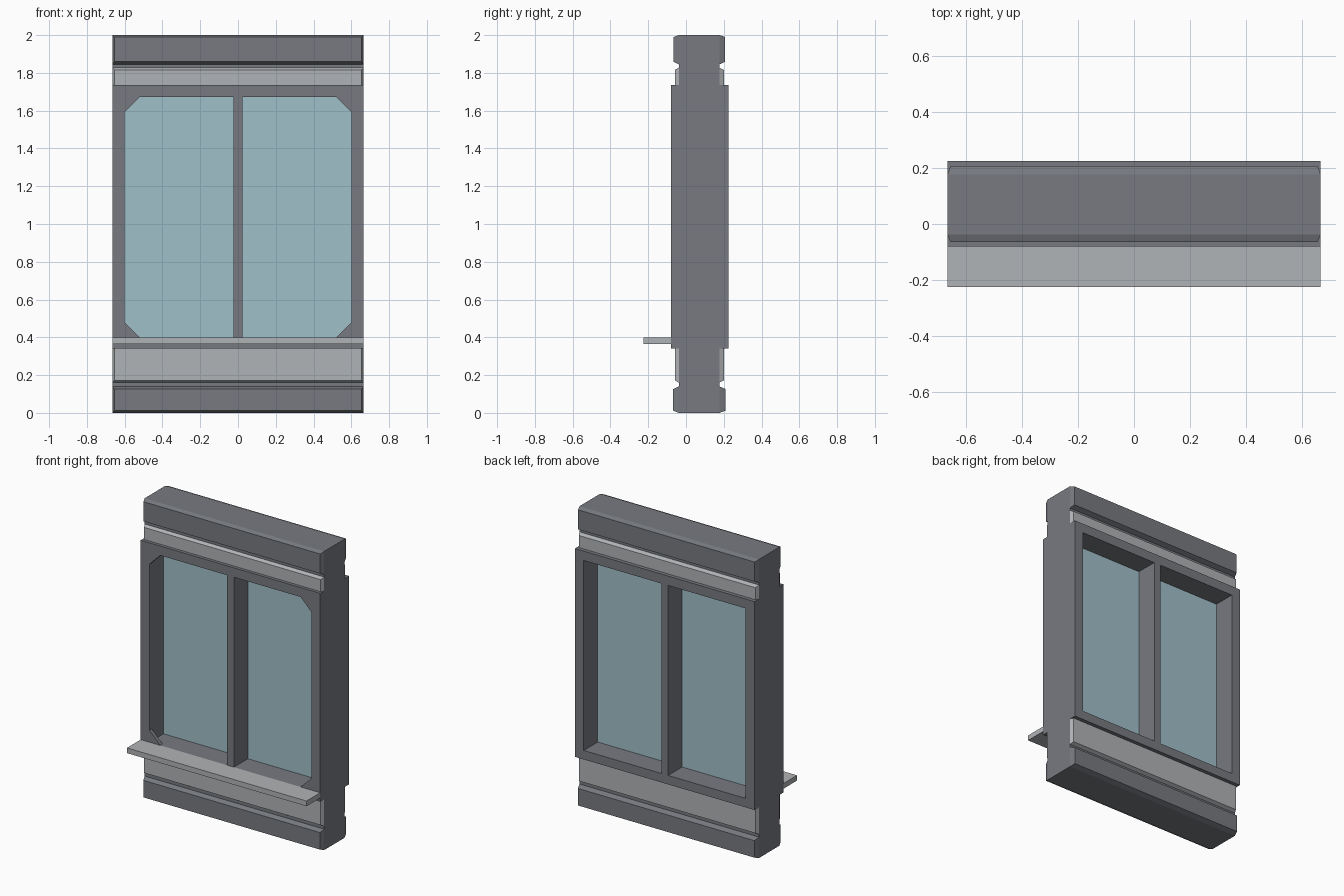
import bpy, bmesh

if "Cube" in bpy.data.objects:
    bpy.data.objects.remove(bpy.data.objects["Cube"])

W = 0.665                      # half width of the panel
FRONT, BACK = -0.08, 0.225     # window frame depth
CORE_F, CORE_B = -0.038, 0.177 # wall core depth


def srgb(r, g, b):
    lin = [c / 255 / 12.92 if c / 255 < 0.04045 else ((c / 255 + 0.055) / 1.055) ** 2.4 for c in (r, g, b)]
    return (*lin, 1.0)


def material(name, rgb):
    m = bpy.data.materials.new(name)
    m.diffuse_color = srgb(*rgb)
    m.use_nodes = True
    m.node_tree.nodes["Principled BSDF"].inputs["Base Color"].default_value = m.diffuse_color
    return m


DARK = material("dark grey", (119, 122, 128))
LIGHT = material("light grey", (176, 179, 182))
GLASS = material("pale blue glass", (160, 192, 202))


def solid(name, bottom, top, mat):
    """Solid between two matching rings of points."""
    bm = bmesh.new()
    a = [bm.verts.new(p) for p in bottom]
    b = [bm.verts.new(p) for p in top]
    n = len(a)
    bm.faces.new(a)
    bm.faces.new(b)
    for i in range(n):
        j = (i + 1) % n
        bm.faces.new((a[i], a[j], b[j], b[i]))
    bmesh.ops.recalc_face_normals(bm, faces=bm.faces)
    me = bpy.data.meshes.new(name)
    bm.to_mesh(me)
    bm.free()
    me.materials.append(mat)
    ob = bpy.data.objects.new(name, me)
    bpy.context.collection.objects.link(ob)
    return ob


def ring(x0, x1, z0, z1, y):
    return [(x0, y, z0), (x1, y, z0), (x1, y, z1), (x0, y, z1)]


def box(name, x0, x1, y0, y1, z0, z1, mat):
    return solid(name, ring(x0, x1, z0, z1, y0), ring(x0, x1, z0, z1, y1), mat)


def raised_band(name, z0, z1, y_front, y_back, cut_low, cut_high, mat):
    """Bevelled band standing proud of the core on the front and back."""
    for side, base, face in (("front", CORE_F, y_front), ("back", CORE_B, y_back)):
        solid(f"{name}_{side}", ring(-W, W, z0, z1, base),
              ring(-W + 0.011, W - 0.011, z0 + cut_low, z1 - cut_high, face), mat)


# wall core above and below the window
box("lower_wall_core", -W, W, CORE_F, CORE_B, 0, 0.34, DARK)
box("upper_wall_core", -W, W, CORE_F, CORE_B, 1.735, 2, DARK)

# base and cornice mouldings, and the light trim bands
raised_band("base_moulding", 0, 0.14, -0.068, 0.21, 0.012, 0.014, DARK)
raised_band("cornice_moulding", 1.845, 2, -0.065, 0.207, 0.014, 0.01, DARK)
raised_band("lower_trim", 0.16, 0.34, -0.059, 0.2, 0.012, 0, LIGHT)
raised_band("upper_trim", 1.735, 1.828, -0.059, 0.2, 0, 0.012, LIGHT)

# window frame
box("bottom_rail", -W, W, FRONT, BACK, 0.34, 0.40, DARK)
box("top_rail", -W, W, FRONT, BACK, 1.672, 1.735, DARK)
box("mullion", -0.025, 0.025, FRONT, BACK, 0.40, 1.672, DARK)
for s, side in ((-1, "left"), (1, "right")):
    x0, x1 = sorted((s * 0.60, s * W))
    box(f"{side}_jamb", x0, x1, FRONT, BACK, 0.40, 1.672, DARK)
    # triangular corner plates at the front of the opening
    for z, d, level in ((0.40, 0.08, "lower"), (1.672, -0.08, "upper")):
        tri = [(s * 0.60, z), (s * 0.52, z), (s * 0.60, z + d)]
        solid(f"{level}_{side}_corner_plate", [(x, FRONT, h) for x, h in tri],
              [(x, FRONT + 0.025, h) for x, h in tri], DARK)
    # glass pane
    x0, x1 = sorted((s * 0.025, s * 0.60))
    box(f"{side}_glass", x0, x1, 0.068, 0.077, 0.40, 1.672, GLASS)

# projecting window sill
box("window_sill", -W, W, -0.225, FRONT, 0.365, 0.40, LIGHT)
